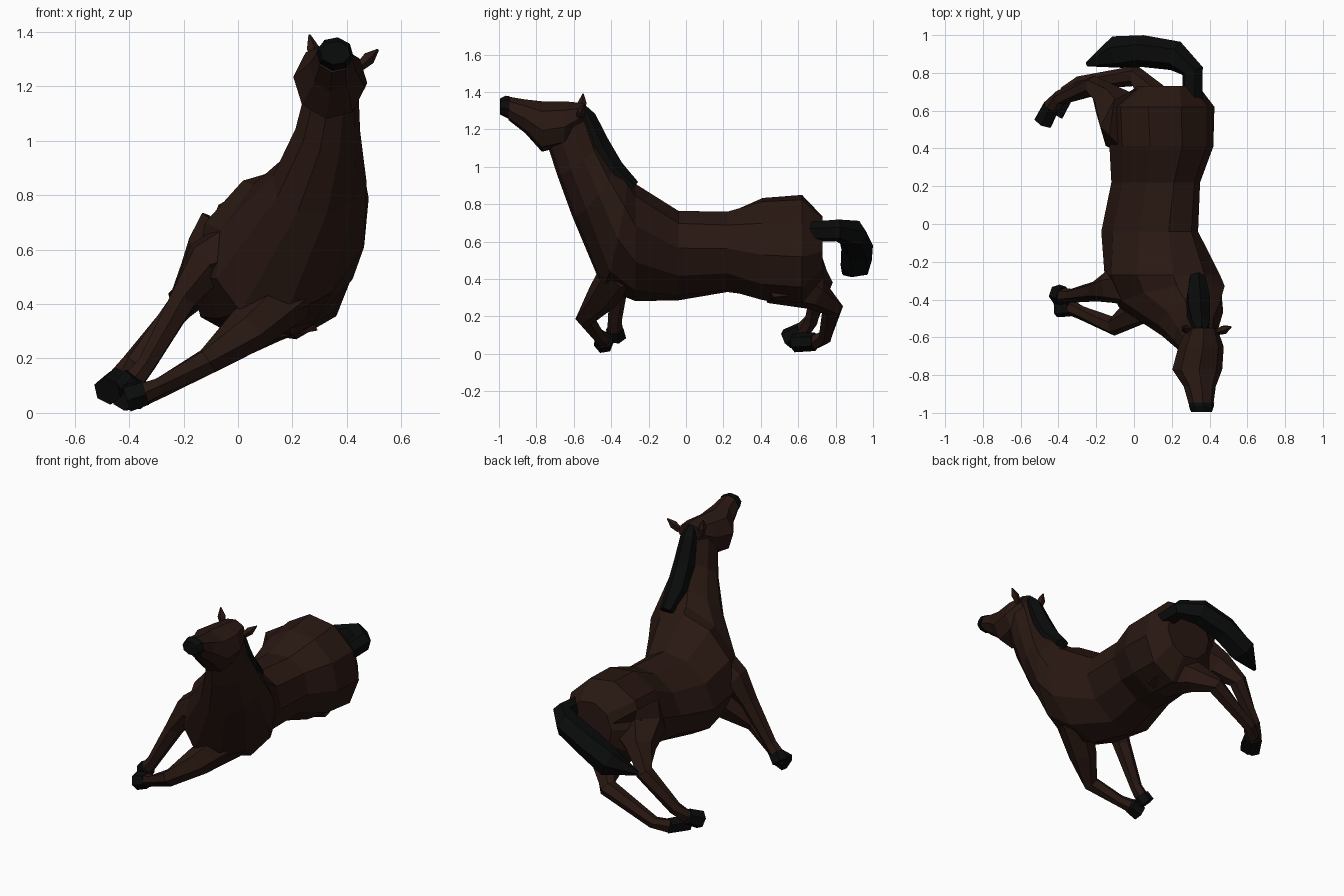
import bpy, bmesh, math
from mathutils import Vector

def mat(name, c):
    m = bpy.data.materials.new(name)
    m.diffuse_color = c
    return m

COAT = mat("brown_coat", (0.022, 0.009, 0.006, 1))
DARK = mat("black_hair", (0.003, 0.0032, 0.0032, 1))

def loft(name, rings, material, sides):
    """rings: (centre, half up vector, half side vector)"""
    bm = bmesh.new()
    loops = []
    for c, u, l in rings:
        c, u, l = Vector(c), Vector(u), Vector(l)
        loops.append([bm.verts.new(c + u * math.cos(2 * math.pi * i / sides)
                                   + l * math.sin(2 * math.pi * i / sides)) for i in range(sides)])
    for a, b in zip(loops, loops[1:]):
        for i in range(sides):
            j = (i + 1) % sides
            bm.faces.new((a[i], a[j], b[j], b[i]))
    bm.faces.new(loops[0])
    bm.faces.new(loops[-1][::-1])
    bmesh.ops.recalc_face_normals(bm, faces=bm.faces)
    me = bpy.data.meshes.new(name)
    bm.to_mesh(me)
    bm.free()
    me.materials.append(material)
    ob = bpy.data.objects.new(name, me)
    bpy.context.collection.objects.link(ob)
    return ob

def tube(name, pts, material, sides=6):
    """pts: (x, y, z, radius)"""
    p = [Vector(q[:3]) for q in pts]
    rings = []
    for i, q in enumerate(pts):
        t = (p[min(i + 1, len(p) - 1)] - p[max(i - 1, 0)]).normalized()
        s = t.cross(Vector((0.15, 0.35, 1))).normalized()
        rings.append((p[i], t.cross(s) * q[3], s * q[3]))
    return loft(name, rings, material, sides)

# Leaning body: y, centre x, centre z, half height, half width, lean in degrees
rings = []
for y, cx, cz, a, b, lean in [
        (0.73, 0.18, 0.57, 0.16, 0.17, 60), (0.62, 0.145, 0.56, 0.275, 0.30, 60),
        (0.41, 0.145, 0.56, 0.275, 0.28, 60), (0.22, 0.115, 0.545, 0.25, 0.205, 55),
        (-0.04, 0.083, 0.525, 0.28, 0.215, 52), (-0.27, 0.15, 0.595, 0.335, 0.285, 42)]:
    s, c = math.sin(math.radians(lean)), math.cos(math.radians(lean))
    rings.append(((cx, y, cz), (a * s, 0, a * c), (-b * c, 0, b * s)))
# Chest and neck
rings += [((0.20, -0.385, 0.64), (0.19, 0.07, 0.27), (-0.215, 0, 0.12)),
          ((0.30, -0.50, 0.86), (0.08, 0.11, 0.12), (-0.155, 0, 0.05)),
          ((0.33, -0.58, 1.04), (0.03, 0.11, 0.08), (-0.115, 0, 0.03)),
          ((0.345, -0.635, 1.2), (0.02, 0.10, 0.10), (-0.095, 0, 0.02))]
loft("body_and_neck", rings, COAT, 10)

# Head: y, top z, bottom z, half width, centre x
def head_rings(rows):
    return [((cx, y, (t + b) / 2), (0.01, 0, (t - b) / 2), (-w, 0, 0.15 * w))
            for y, t, b, w, cx in rows]

loft("head", head_rings([(-0.55, 1.34, 1.22, 0.08, 0.36), (-0.65, 1.35, 1.11, 0.12, 0.355),
                         (-0.77, 1.35, 1.08, 0.132, 0.335), (-0.86, 1.36, 1.18, 0.085, 0.348),
                         (-0.95, 1.375, 1.25, 0.066, 0.355)]), COAT, 8)
loft("muzzle", head_rings([(-0.945, 1.378, 1.255, 0.068, 0.357),
                           (-0.965, 1.38, 1.265, 0.066, 0.357),
                           (-0.995, 1.365, 1.28, 0.055, 0.357)]), DARK, 8)

# Ears
for side, a, b in (("upper", (0.285, -0.56, 1.29), (0.262, -0.55, 1.39)),
                   ("lower", (0.445, -0.57, 1.27), (0.515, -0.545, 1.335))):
    mid = [(p + q) / 2 for p, q in zip(a, b)]
    tube("ear_" + side, [(*a, 0.018), (*mid, 0.025), (*b, 0.004)], COAT, 5)

# Mane and tail
tube("mane", [(0.355, -0.57, 1.32, 0.03), (0.35, -0.535, 1.26, 0.055), (0.342, -0.475, 1.12, 0.066),
              (0.338, -0.395, 0.98, 0.068), (0.335, -0.285, 0.885, 0.045)], DARK)
tube("tail", [(0.31, 0.64, 0.65, 0.055), (0.31, 0.81, 0.66, 0.06), (0.22, 0.89, 0.64, 0.08),
              (0.05, 0.915, 0.57, 0.085), (-0.09, 0.91, 0.485, 0.088), (-0.25, 0.845, 0.43, 0.012)], DARK)

# Legs; the last row of each is the hoof tip
legs = {
    "rear_leg_upper": [(0.01, 0.54, 0.63, 0.19), (-0.06, 0.545, 0.54, 0.16), (-0.14, 0.66, 0.49, 0.09),
                       (-0.215, 0.73, 0.385, 0.055), (-0.39, 0.67, 0.18, 0.04), (-0.44, 0.62, 0.12, 0.044),
                       (-0.48, 0.54, 0.08, 0.055)],
    "rear_leg_lower": [(0.21, 0.53, 0.44, 0.17), (0.12, 0.52, 0.39, 0.145), (0.08, 0.69, 0.32, 0.09),
                       (0.01, 0.785, 0.25, 0.055), (-0.29, 0.745, 0.09, 0.038), (-0.36, 0.69, 0.065, 0.044),
                       (-0.42, 0.58, 0.06, 0.052)],
    "front_leg_upper": [(0.02, -0.32, 0.60, 0.14), (-0.12, -0.33, 0.55, 0.09), (-0.20, -0.355, 0.42, 0.055),
                        (-0.335, -0.38, 0.18, 0.037), (-0.375, -0.38, 0.13, 0.042), (-0.41, -0.37, 0.085, 0.052)],
    "front_leg_lower": [(0.19, -0.35, 0.44, 0.11), (0.03, -0.45, 0.30, 0.085), (-0.11, -0.54, 0.19, 0.052),
                        (-0.28, -0.47, 0.10, 0.036), (-0.34, -0.44, 0.075, 0.042), (-0.41, -0.44, 0.053, 0.054)],
}
for name, pts in legs.items():
    tube(name, pts[:-1], COAT)
    a, b = pts[-2], pts[-1]
    tube(name.replace("leg", "hoof"), [(*a[:3], 0.05), b], DARK)
